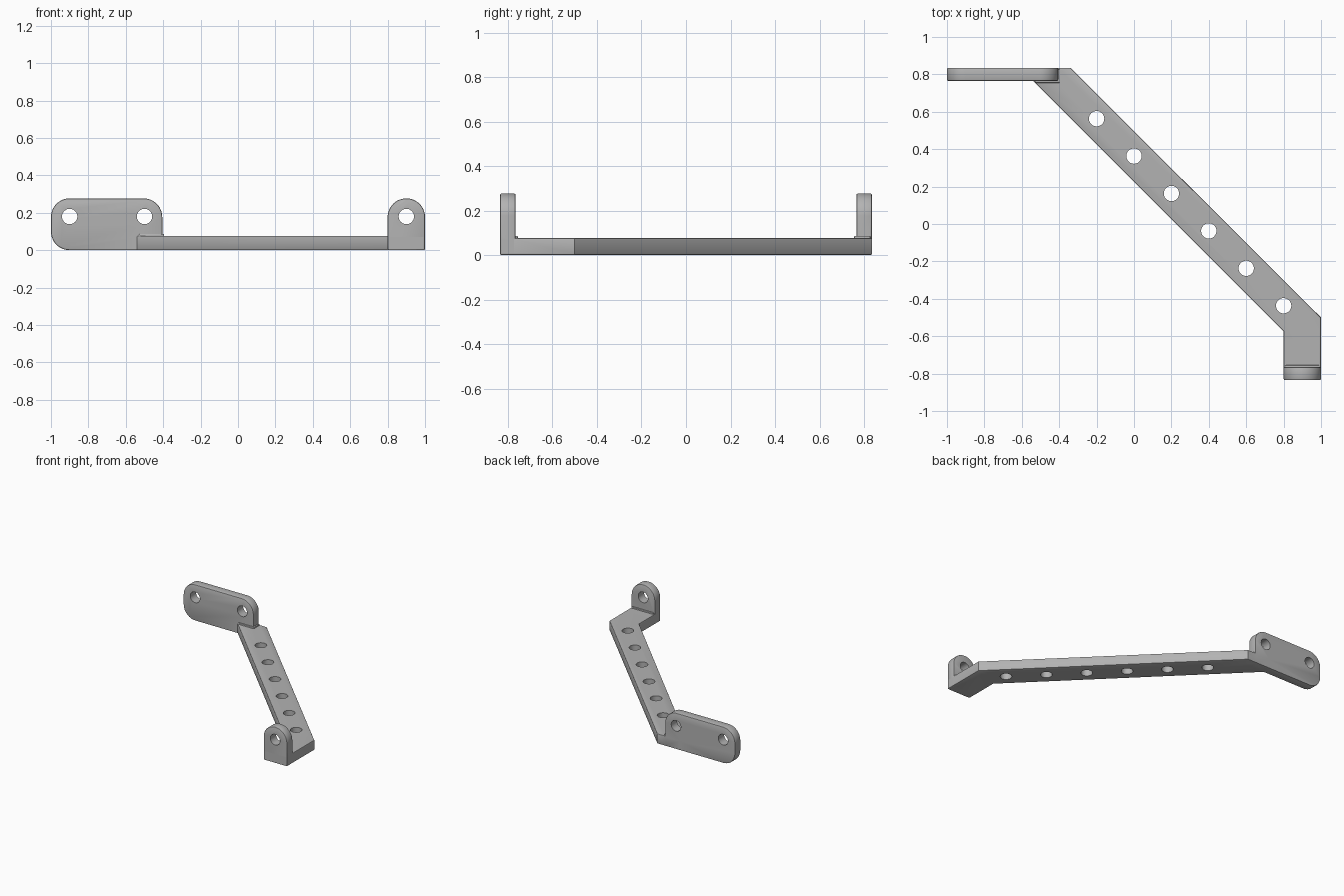
import bpy, bmesh, math
from mathutils import Matrix, Vector

cube = bpy.data.objects.get("Cube")
if cube:
    bpy.data.objects.remove(cube, do_unlink=True)

grey = bpy.data.materials.new("plain grey")
grey.use_nodes = True
grey.diffuse_color = (0.45, 0.45, 0.45, 1)
grey.node_tree.nodes["Principled BSDF"].inputs["Base Color"].default_value = grey.diffuse_color

TOP, ARM, EDGE, Y = 0.277, 0.077, 0.007, 0.835
THICK = 0.07
# Maps a profile (x, z) so that it extrudes along +y
UPRIGHT = Matrix(((1, 0, 0), (0, 0, 1), (0, 1, 0))).to_4x4()


def outline(corners):
    """Round each box-like corner (x, y, radius, start angle)."""
    pts = []
    for x, y, r, start in corners:
        if r == 0:
            pts.append((x, y))
            continue
        a0 = math.radians(start)
        mid = a0 + math.pi / 4
        cx = x - r * math.copysign(1, math.cos(mid))
        cy = y - r * math.copysign(1, math.sin(mid))
        for i in range(13):
            a = a0 + i * math.pi / 24
            pts.append((cx + r * math.cos(a), cy + r * math.sin(a)))
    return pts


def prism(name, pts, low, high, matrix=None, bevel=EDGE):
    """Extrude a profile and chamfer its outer edges."""
    bm = bmesh.new()
    face = bm.faces.new([bm.verts.new((x, y, low)) for x, y in pts])
    ext = bmesh.ops.extrude_face_region(bm, geom=[face])
    moved = [v for v in ext["geom"] if isinstance(v, bmesh.types.BMVert)]
    bmesh.ops.translate(bm, verts=moved, vec=(0, 0, high - low))
    bmesh.ops.transform(bm, matrix=matrix or Matrix(), verts=bm.verts)
    bmesh.ops.recalc_face_normals(bm, faces=bm.faces)
    if bevel:
        edges = [e for e in bm.edges if e.calc_face_angle(0) > 1.2]
        bmesh.ops.bevel(bm, geom=edges, offset=bevel, segments=2,
                        profile=0.5, affect='EDGES')
    me = bpy.data.meshes.new(name)
    bm.to_mesh(me)
    bm.free()
    me.materials.append(grey)
    ob = bpy.data.objects.new(name, me)
    bpy.context.collection.objects.link(ob)
    return ob


def combine(target, tool, operation):
    mod = target.modifiers.new(operation.title(), 'BOOLEAN')
    mod.object, mod.operation, mod.solver = tool, operation, 'EXACT'
    bpy.context.view_layer.objects.active = target
    bpy.ops.object.modifier_apply(modifier=mod.name)
    bpy.data.objects.remove(tool, do_unlink=True)


# Diagonal arm with the straight front foot
bracket = prism("bracket", [(-0.34, Y), (-0.54, Y), (-0.54, 0.765), (0.8, -0.575),
                            (0.8, -Y), (1, -Y), (1, -0.5)], 0, ARM)

# Rear mounting plate and front mounting tab
rear = outline([(-0.405, 0, 0, 0), (-0.405, TOP, 0.1, 0),
                (-1, TOP, 0.1, 90), (-1, 0, 0.1, 180)])
front = outline([(1, 0, 0, 0), (1, TOP, 0.0999, 0), (0.8, TOP, 0.0999, 90), (0.8, 0, 0, 0)])
combine(bracket, prism("rear_plate", rear, Y - THICK, Y, UPRIGHT), 'UNION')
combine(bracket, prism("front_tab", front, -Y, THICK - Y, UPRIGHT), 'UNION')

# Small steps along the feet of the plate and tab
step = 0.01
for name, x0, x1, y0, y1 in (
        ("rear_step", -0.53, -0.405 + step, Y - THICK - step, Y - EDGE),
        ("front_step", 0.8 + EDGE, 1 - EDGE, EDGE - Y, THICK - Y + step)):
    box = [(x0, y0), (x1, y0), (x1, y1), (x0, y1)]
    combine(bracket, prism(name, box, ARM / 2, ARM + step, bevel=0.005), 'UNION')


# Drilled holes
def drill(x, y, r, low, high, matrix=None):
    ring = [(x + r * math.cos(i * math.pi / 20), y + r * math.sin(i * math.pi / 20))
            for i in range(40)]
    combine(bracket, prism("drill", ring, low, high, matrix, 0), 'DIFFERENCE')


for i in range(6):
    drill(-0.2 + 0.2 * i, 0.563 - 0.2 * i, 0.041, -0.1, 0.2)
for x, y in ((-0.9, Y), (-0.5, Y), (0.9, -Y)):
    drill(x, 0.18, 0.041, y - 0.2, y + 0.2, UPRIGHT)

# Centre exactly, stand on the ground and shade
me = bracket.data
lo = Vector([min(v.co[k] for v in me.vertices) for k in range(3)])
hi = Vector([max(v.co[k] for v in me.vertices) for k in range(3)])
me.transform(Matrix.Translation((-(lo.x + hi.x) / 2, -(lo.y + hi.y) / 2, -lo.z)))
bpy.ops.object.select_all(action='DESELECT')
bracket.select_set(True)
bpy.context.view_layer.objects.active = bracket
bpy.ops.object.shade_smooth_by_angle(angle=math.radians(30))
